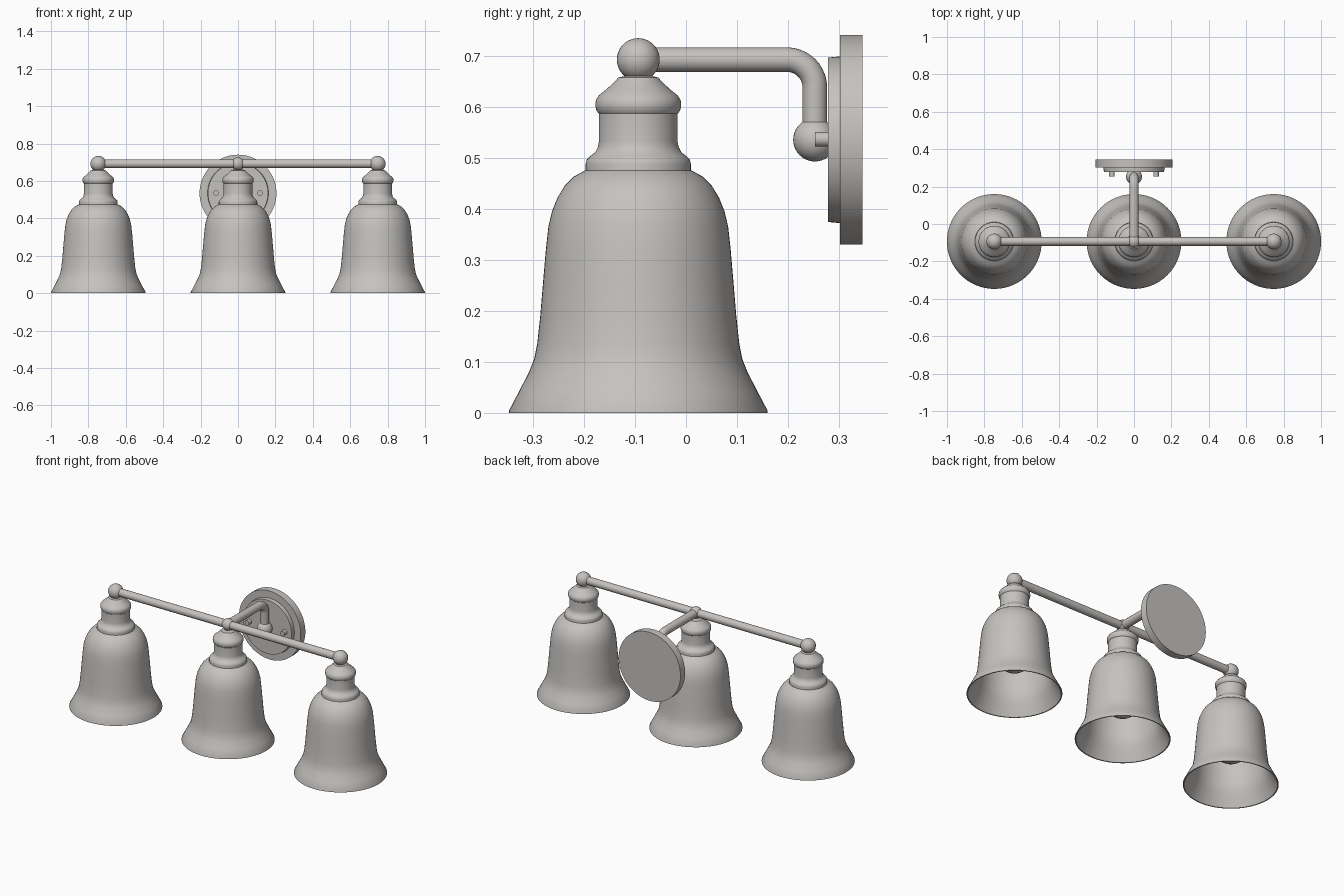
import bpy, bmesh, math
from mathutils import Vector, Matrix

if "Cube" in bpy.data.objects:
    bpy.data.objects.remove(bpy.data.objects["Cube"])

metal = bpy.data.materials.new("warm grey")
metal.diffuse_color = (0.56, 0.54, 0.52, 1)
metal.use_nodes = True
metal.node_tree.nodes["Principled BSDF"].inputs["Base Color"].default_value = metal.diffuse_color


def finish(name, bm, angle=35):
    bmesh.ops.remove_doubles(bm, verts=bm.verts[:], dist=1e-5)
    bmesh.ops.recalc_face_normals(bm, faces=bm.faces[:])
    me = bpy.data.meshes.new(name)
    bm.to_mesh(me)
    bm.free()
    me.materials.append(metal)
    ob = bpy.data.objects.new(name, me)
    bpy.context.collection.objects.link(ob)
    bpy.ops.object.select_all(action='DESELECT')
    ob.select_set(True)
    bpy.context.view_layer.objects.active = ob
    bpy.ops.object.shade_smooth_by_angle(angle=math.radians(angle))
    return ob


def lathe(name, profile, origin, axis=(0, 0, 1), n=64):
    """Revolve (radius, height) points around an axis through origin."""
    bm = bmesh.new()
    vs = [bm.verts.new((r, 0, h)) for r, h in profile]
    edges = [bm.edges.new(p) for p in zip(vs, vs[1:])]
    bmesh.ops.spin(bm, geom=vs + edges, cent=(0, 0, 0), axis=(0, 0, 1),
                   angle=math.tau, steps=n, use_merge=True)
    rot = Vector((0, 0, 1)).rotation_difference(Vector(axis)).to_matrix().to_4x4()
    bm.transform(Matrix.Translation(origin) @ rot)
    return finish(name, bm)


def ball(name, origin, r):
    bm = bmesh.new()
    bmesh.ops.create_uvsphere(bm, u_segments=32, v_segments=20, radius=r,
                              matrix=Matrix.Translation(origin))
    return finish(name, bm)


def rod(name, start, axis, length, r, n=32):
    return lathe(name, [(0, 0), (r, 0), (r, length), (0, length)], start, axis, n)


Y, BAR_Z, PLATE_Z = -0.0935, 0.692, 0.535

# Bell glass: outer skin from rim to shoulder, then inner skin back down
outer = [(0.2535, 0), (0.2535, 0.004), (0.232, 0.045), (0.214, 0.08), (0.204, 0.105),
         (0.198, 0.135), (0.192, 0.19), (0.187, 0.25), (0.181, 0.32), (0.176, 0.365),
         (0.169, 0.395), (0.158, 0.422), (0.144, 0.445), (0.126, 0.463), (0.104, 0.475)]
inner = [(r - 0.006, max(z - 0.004, 0)) for r, z in reversed(outer[1:])]
shade = outer + inner + [outer[0]]

# Stepped metal holder above the glass
holder = [(0, 0.468), (0.103, 0.468), (0.103, 0.488), (0.101, 0.496), (0.094, 0.503),
          (0.084, 0.511), (0.079, 0.521), (0.077, 0.532), (0.077, 0.586), (0.082, 0.592),
          (0.084, 0.602), (0.083, 0.613), (0.077, 0.622), (0.062, 0.634), (0.048, 0.647),
          (0.039, 0.657), (0.025, 0.66), (0, 0.66)]

# Round bulb with a neck
bulb = [(0, 0.14)] + [(0.1 * math.sin(a), 0.24 - 0.1 * math.cos(a))
        for a in [math.radians(d) for d in range(10, 141, 10)]]
bulb += [(0.05, 0.345), (0.043, 0.38), (0.04, 0.42), (0.04, 0.47)]

for side, x in (("left", -0.747), ("centre", 0), ("right", 0.747)):
    lathe(side + "_shade", shade, (x, Y, 0))
    lathe(side + "_holder", holder, (x, Y, 0))
    lathe(side + "_bulb", bulb, (x, Y, 0), n=40)
    ball(side + "_bar_ball", (x, Y, BAR_Z), 0.042 if x else 0.034)

# Cross bar joining the three lamps
rod("cross_bar", (-0.747, Y, BAR_Z), (1, 0, 0), 1.494, 0.023)

# Arm running back from the bar and bending down to the wall plate
bend = 0.055
path = [(Y, BAR_Z, 0)]
for i in range(11):
    a = math.pi / 2 * i / 10
    path.append((0.2525 - bend + bend * math.sin(a), BAR_Z - bend + bend * math.cos(a), a))
path.append((0.2525, PLATE_Z, math.pi / 2))
bm = bmesh.new()
rings = []
for y, z, a in path:
    ring = []
    for k in range(28):
        t = math.tau * k / 28
        c, s = 0.024 * math.cos(t), 0.024 * math.sin(t)
        ring.append(bm.verts.new((c, y + s * math.sin(a), z + s * math.cos(a))))
    rings.append(ring)
for r0, r1 in zip(rings, rings[1:]):
    for k in range(28):
        bm.faces.new((r0[k], r0[k - 1], r1[k - 1], r1[k]))
bm.faces.new(rings[0])
bm.faces.new(rings[-1])
finish("arm", bm)
ball("arm_ball", (0, 0.2525, PLATE_Z), 0.0425)

# Wall plate: wide disc with a raised smaller disc
lathe("wall_plate", [(0, 0), (0.2055, 0), (0.2055, 0.044), (0.163, 0.044), (0.163, 0.047),
                     (0.161, 0.068), (0, 0.068)], (0, 0.346, PLATE_Z), (0, -1, 0), 72)

# Screw heads on the wall plate
for side, x in (("left", -0.118), ("right", 0.118)):
    rod(side + "_screw", (x, 0.285, PLATE_Z + 0.001), (0, -1, 0), 0.032, 0.0145, 20)
